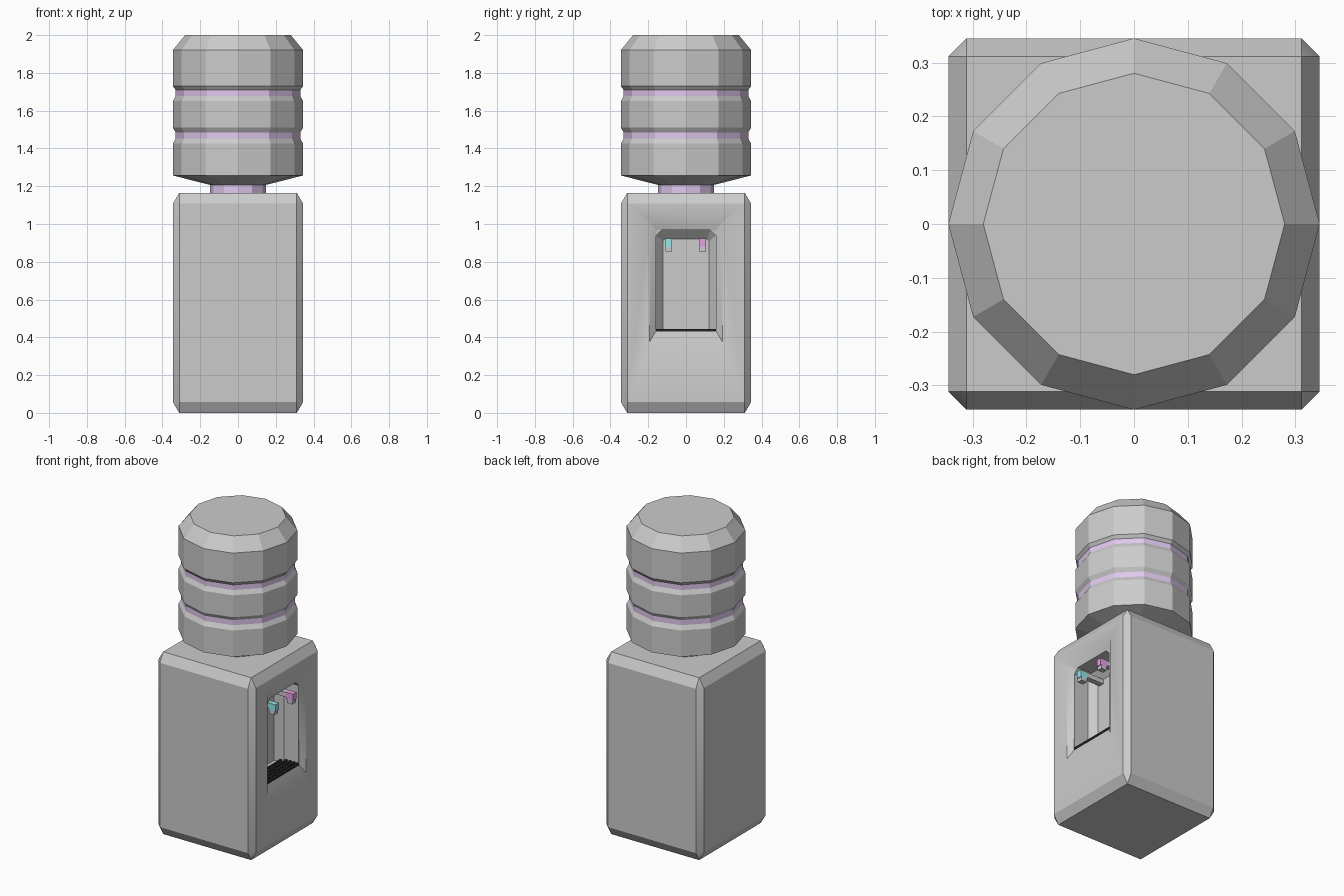
import bpy, bmesh, math

if "Cube" in bpy.data.objects:
    bpy.data.objects.remove(bpy.data.objects["Cube"])


def material(name, rgb):
    m = bpy.data.materials.new(name)
    m.diffuse_color = (*rgb, 1)
    m.use_nodes = True
    m.node_tree.nodes["Principled BSDF"].inputs["Base Color"].default_value = m.diffuse_color
    return m


def make_object(name, bm, mats=()):
    bmesh.ops.recalc_face_normals(bm, faces=bm.faces)
    me = bpy.data.meshes.new(name)
    bm.to_mesh(me)
    bm.free()
    for m in mats:
        me.materials.append(m)
    ob = bpy.data.objects.new(name, me)
    bpy.context.collection.objects.link(ob)
    return ob


def loft(name, rings, mats=(), bands=()):
    """Skin a list of equal-length point rings; bands get the second material."""
    bm = bmesh.new()
    vs = [[bm.verts.new(p) for p in r] for r in rings]
    n = len(vs[0])
    for k, (a, b) in enumerate(zip(vs, vs[1:])):
        for i in range(n):
            f = bm.faces.new((a[i], a[(i + 1) % n], b[(i + 1) % n], b[i]))
            f.material_index = 1 if k in bands else 0
    bm.faces.new(vs[0])
    bm.faces.new(vs[-1])
    return make_object(name, bm, mats)


def box(name, x, y, z, mat=None):
    ring = lambda h: [(x[0], y[0], h), (x[1], y[0], h), (x[1], y[1], h), (x[0], y[1], h)]
    return loft(name, [ring(z[0]), ring(z[1])], [mat] if mat else [])


grey = material("plain_grey", (0.8, 0.8, 0.8))
purple = material("pale_purple", (0.75, 0.58, 0.86))
cyan = material("cold_cyan", (0.3, 0.8, 0.85))
magenta = material("hot_magenta", (0.8, 0.35, 0.8))
black = material("grille_black", (0.02, 0.02, 0.02))

# Cabinet: chamfered box, bevel stretched in z
bm = bmesh.new()
bmesh.ops.create_cube(bm, size=0.69)
bmesh.ops.bevel(bm, geom=bm.edges[:], offset=0.034, segments=1, affect='EDGES')
for v in bm.verts:
    v.co.z = v.co.z / 0.69 * 1.165 + 0.5825
cabinet = make_object("cabinet", bm)


# Cutters: sloped frame and the alcove behind it, on the +x side
def rect(x, w, lo, hi, c):
    return [(x, -w, lo), (x, w, lo), (x, w, hi - c), (x, w - c, hi), (x, c - w, hi), (x, -w, hi - c)]


frame = loft("frame_cutter", [rect(0.375, 0.225, 0.31, 1.05, 0.001),
                              rect(0.345, 0.193, 0.375, 1.01, 0.001),
                              rect(0.318, 0.16, 0.432, 0.97, 0.001)])
alcove = loft("alcove_cutter", [rect(0.33, 0.158, 0.434, 0.968, 0.03),
                                rect(0.215, 0.158, 0.434, 0.968, 0.03),
                                rect(0.17, 0.122, 0.434, 0.92, 0.01)])
for cutter in (frame, alcove):
    mod = cabinet.modifiers.new(cutter.name, 'BOOLEAN')
    mod.operation = 'DIFFERENCE'
    mod.solver = 'EXACT'
    mod.object = cutter
    cutter.hide_render = True

# Bake the cuts, remove the cutters, then soften the cabinet chamfers
dg = bpy.context.evaluated_depsgraph_get()
cut_mesh = bpy.data.meshes.new_from_object(cabinet.evaluated_get(dg))
cabinet.modifiers.clear()
cabinet.data = cut_mesh
for cutter in (frame, alcove):
    bpy.data.objects.remove(cutter)
bpy.context.view_layer.objects.active = cabinet
cabinet.select_set(True)
bpy.ops.object.shade_smooth_by_angle(angle=math.radians(30))

# Bottle: twelve-sided, with two grooves and a coloured neck
profile = [(0.149, 1.16), (0.149, 1.207), (0.345, 1.257),
           (0.345, 1.425), (0.33, 1.452), (0.33, 1.485), (0.345, 1.51),
           (0.345, 1.65), (0.33, 1.677), (0.33, 1.71), (0.345, 1.73),
           (0.345, 1.92), (0.28, 2.0)]
rings = [[(r * math.cos(i * math.pi / 6), r * math.sin(i * math.pi / 6), z) for i in range(12)]
         for r, z in profile]
loft("bottle", rings, [grey, purple], bands=(0, 4, 8))

# Drip grille: slats running across the alcove floor
for i in range(5):
    x = 0.2 + i * 0.027
    w = 0.14 if i == 0 else 0.158
    box(f"grille_slat_{i + 1}", (x, x + 0.014), (-w, w), (0.43, 0.444), black)

# Taps: arm from the back wall, coloured block, grey nozzle
for name, y, mat in (("cold", -0.091, cyan), ("hot", 0.088, magenta)):
    ys = (y - 0.017, y + 0.017)
    box(name + "_tap_arm", (0.165, 0.29), ys, (0.89, 0.92))
    box(name + "_tap_block", (0.29, 0.34), ys, (0.878, 0.922), mat)
    box(name + "_tap_nozzle", (0.295, 0.335), ys, (0.855, 0.878))
